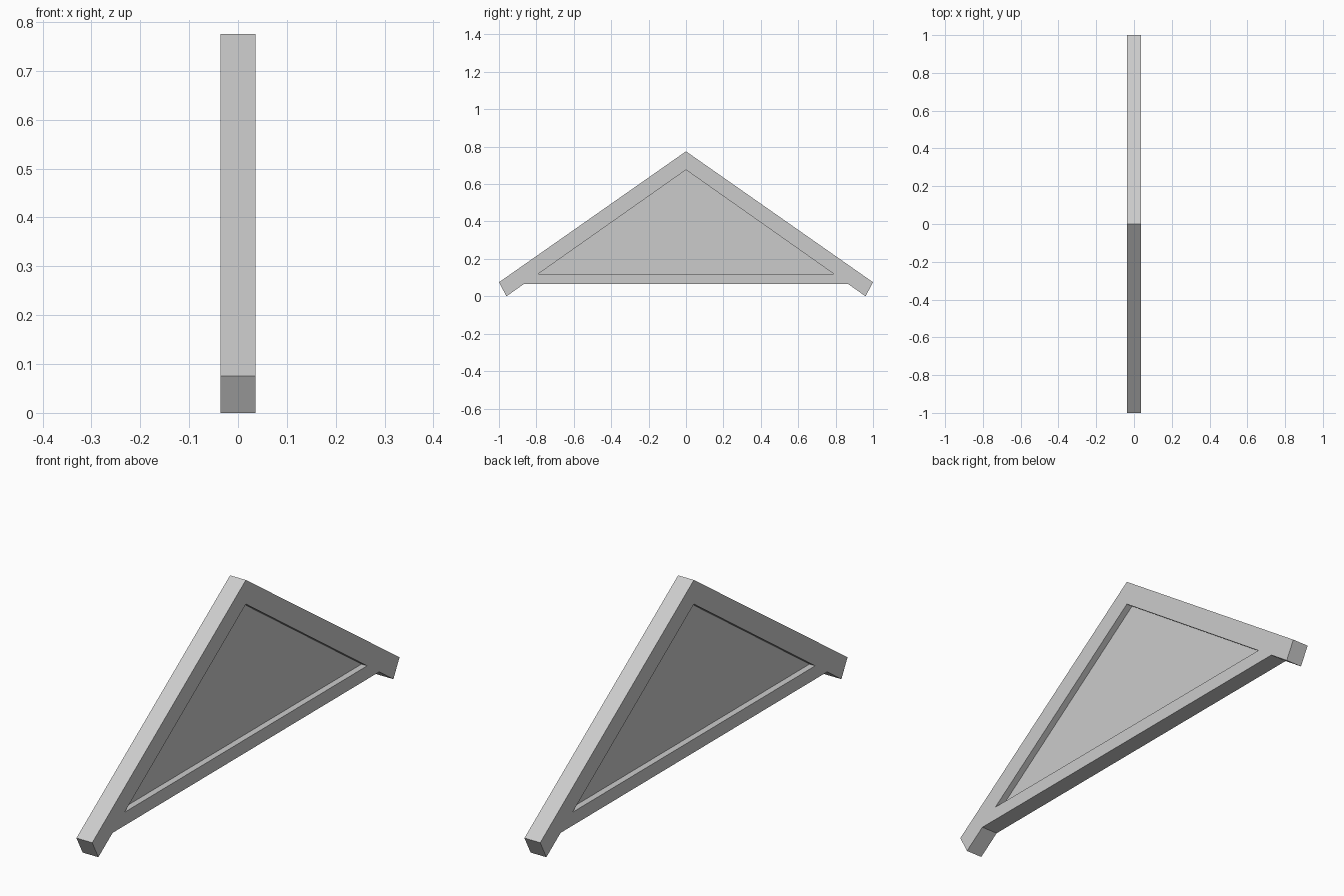
import bpy
import bmesh

cube = bpy.data.objects.get("Cube")
if cube:
    bpy.data.objects.remove(cube, do_unlink=True)

grey = bpy.data.materials.new("plain grey")
grey.use_nodes = True
colour = (0.6, 0.6, 0.6, 1)
grey.diffuse_color = colour
grey.node_tree.nodes["Principled BSDF"].inputs["Base Color"].default_value = colour

HALF_DEPTH = 0.036      # timber half thickness
PANEL_HALF = 0.01       # infill half thickness
APEX, INNER_APEX = 0.775, 0.676
TIE_BOTTOM, TIE_TOP = 0.065, 0.12
FOOT_Y = 0.96


def inner_y(z):
    """Distance from the centre to the rafter underside at height z."""
    return FOOT_Y * (1 - z / INNER_APEX)


def slab(name, profile, half):
    """Extrude a (y, z) profile along x, centred on x = 0."""
    bm = bmesh.new()
    face = bm.faces.new([bm.verts.new((-half, y, z)) for y, z in profile])
    result = bmesh.ops.extrude_face_region(bm, geom=[face])
    verts = [v for v in result["geom"] if isinstance(v, bmesh.types.BMVert)]
    bmesh.ops.translate(bm, verts=verts, vec=(2 * half, 0, 0))
    bmesh.ops.recalc_face_normals(bm, faces=bm.faces)
    mesh = bpy.data.meshes.new(name)
    bm.to_mesh(mesh)
    bm.free()
    mesh.materials.append(grey)
    obj = bpy.data.objects.new(name, mesh)
    bpy.context.collection.objects.link(obj)
    return obj


# Sloping rafters, meeting in a plumb cut at the ridge
for name, side in (("front_rafter", -1), ("back_rafter", 1)):
    slab(name, [(0, APEX), (side, 0.075), (side * FOOT_Y, 0), (0, INNER_APEX)], HALF_DEPTH)

# Horizontal tie beam, cut to the rafter slope at both ends
low, high = inner_y(TIE_BOTTOM), inner_y(TIE_TOP)
slab("tie_beam", [(-low, TIE_BOTTOM), (low, TIE_BOTTOM), (high, TIE_TOP), (-high, TIE_TOP)], HALF_DEPTH)

# Recessed triangular infill
slab("gable_panel", [(-high, TIE_TOP), (high, TIE_TOP), (0, INNER_APEX)], PANEL_HALF)
